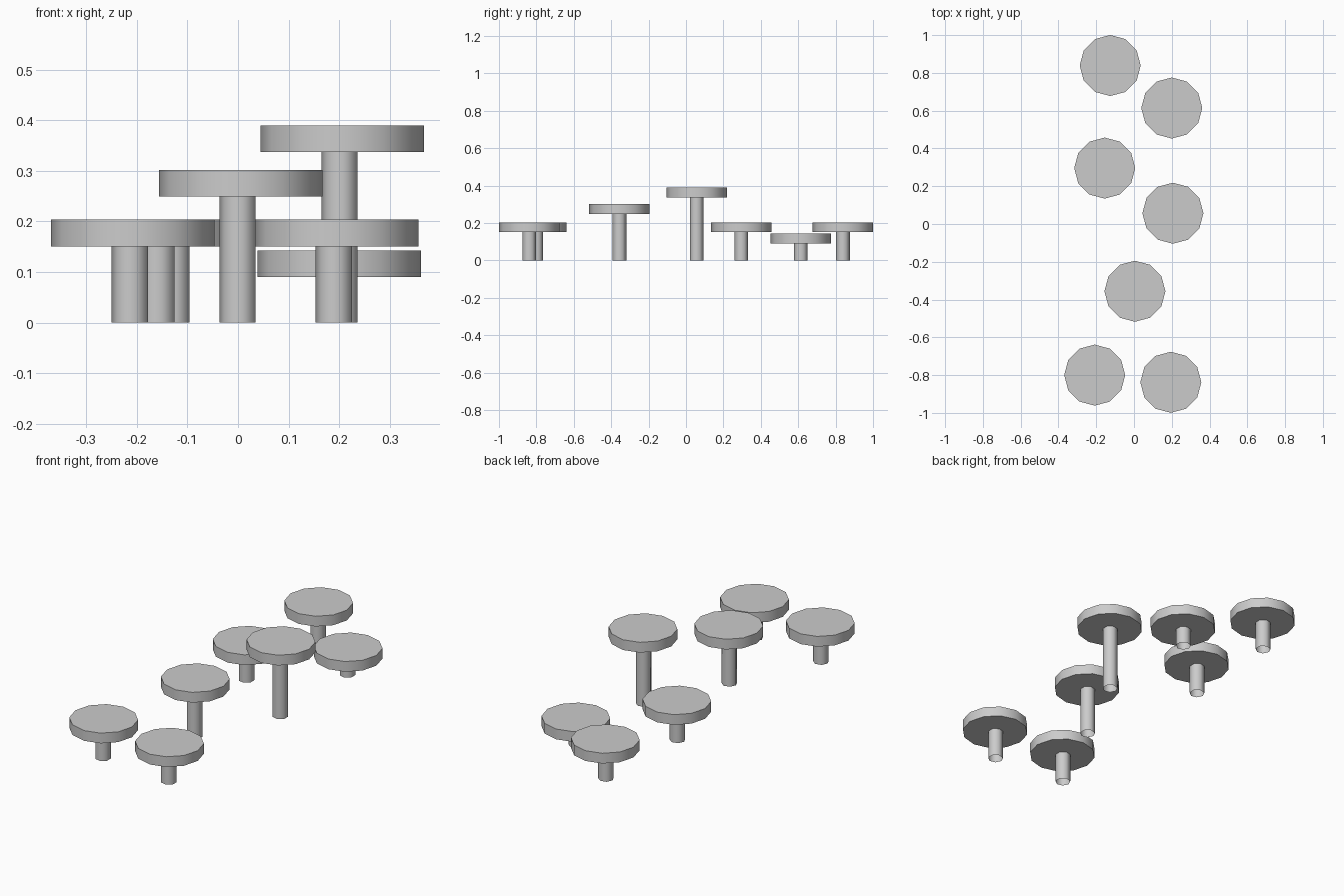
import bpy
from math import pi, radians

if "Cube" in bpy.data.objects:
    bpy.data.objects.remove(bpy.data.objects["Cube"])

DISC_R, DISC_H = 0.1615, 0.053
STEM_R = 0.0375


def cylinder(name, r, sides, x, y, z0, z1, cap, turn=0.0, smooth=60):
    """Upright low-poly cylinder from z0 to z1."""
    bpy.ops.mesh.primitive_cylinder_add(
        vertices=sides, radius=r, depth=z1 - z0, end_fill_type=cap,
        location=(x, y, (z0 + z1) / 2), rotation=(0, 0, turn))
    ob = bpy.context.object
    ob.name = name
    bpy.ops.object.shade_smooth_by_angle(angle=radians(smooth))
    return ob


# x, y and top height of each stepping platform
platforms = [
    (-0.126, 0.839, 0.204),
    (0.200, 0.614, 0.143),
    (-0.155, 0.296, 0.204),
    (0.206, 0.057, 0.390),
    (0.005, -0.356, 0.302),
    (-0.208, -0.800, 0.204),
    (0.195, -0.838, 0.204),
]

for i, (x, y, top) in enumerate(platforms, 1):
    # round platform
    cylinder(f"platform_{i}", DISC_R, 12, x, y, top - DISC_H, top, 'NGON')
    # open-ended support post reaching the floor
    cylinder(f"post_{i}", STEM_R, 7, x - 0.004, y, 0.0, top - DISC_H,
             'NOTHING', turn=pi / 2)
